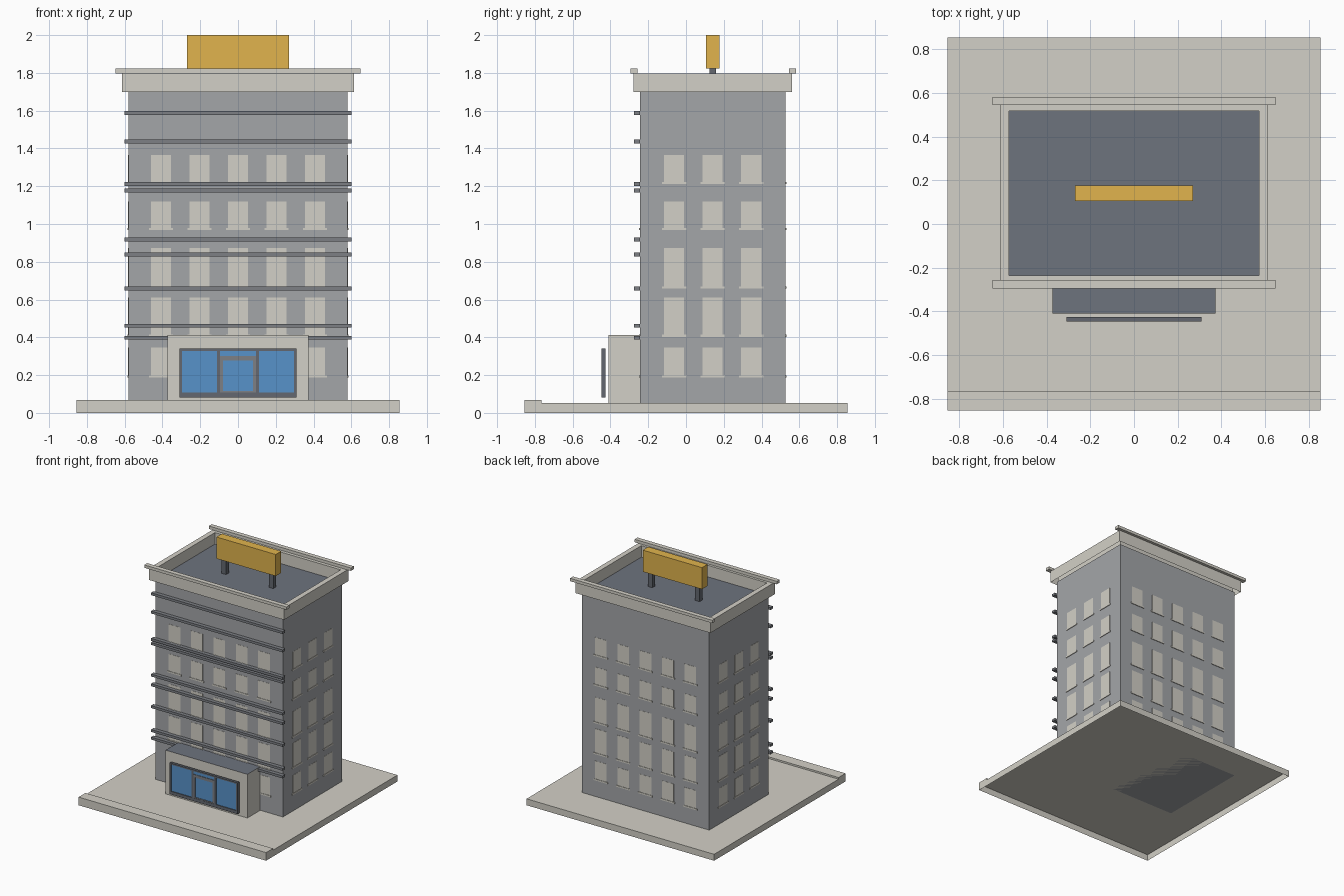
import bpy
import bmesh
from mathutils import Matrix, Vector

default = bpy.data.objects.get("Cube")
if default:
    bpy.data.objects.remove(default, do_unlink=True)


def material(name, r, g, b):
    m = bpy.data.materials.new(name)
    m.use_nodes = True
    m.diffuse_color = (r, g, b, 1)
    m.node_tree.nodes["Principled BSDF"].inputs["Base Color"].default_value = (r, g, b, 1)
    return m


stone = material("pale stone", 0.65, 0.63, 0.57)
wall = material("grey wall", 0.37, 0.38, 0.395)
slate = material("slate roof", 0.155, 0.172, 0.207)
trim = material("grey trim", 0.205, 0.215, 0.235)
dark = material("dark frame", 0.125, 0.137, 0.16)
amber = material("amber sign", 0.75, 0.455, 0.075)
glass = material("blue glass", 0.097, 0.29, 0.59)


def add_box(bm, x, y, z):
    """Add a box from three (low, high) ranges and return its faces."""
    size = [b - a for a, b in (x, y, z)]
    mid = Vector([(a + b) / 2 for a, b in (x, y, z)])
    made = bmesh.ops.create_cube(bm, size=1, matrix=Matrix.Translation(mid) @ Matrix.Diagonal((*size, 1)))
    return {f for v in made["verts"] for f in v.link_faces}


def finish(name, bm, *mats):
    mesh = bpy.data.meshes.new(name)
    bm.to_mesh(mesh)
    bm.free()
    for m in mats:
        mesh.materials.append(m)
    obj = bpy.data.objects.new(name, mesh)
    bpy.context.scene.collection.objects.link(obj)


def boxes(name, mat, *ranges):
    bm = bmesh.new()
    for r in ranges:
        add_box(bm, *r)
    finish(name, bm, mat)


def height(face):
    return face.calc_center_median().z


# Main dimensions
HALF, FRONT, BACK = 0.58, -0.243, 0.526
MID = (FRONT + BACK) / 2
GROUND, ROOF, PARAPET, COPING = 0.053, 1.70, 1.798, 1.822

# Pavement slab, hollow underneath
bm = bmesh.new()
slab = add_box(bm, (-0.855, 0.855), (-0.855, 0.855), (0, GROUND))
bmesh.ops.delete(bm, geom=[min(slab, key=height)], context="FACES_ONLY")
finish("pavement", bm, stone)

# Kerb and main block
boxes("kerb", stone, ((-0.855, 0.855), (-0.855, -0.765), (GROUND, 0.067)))
boxes("main_block", wall, ((-HALF, HALF), (FRONT, BACK), (GROUND, ROOF)))

# Parapet: open below, top inset to a flat rim, then sunk straight down to the roof
bm = bmesh.new()
ring = add_box(bm, (-0.615, 0.615), (-0.278, 0.56), (ROOF, PARAPET))
roof = max(ring, key=height)
bmesh.ops.delete(bm, geom=[min(ring, key=height)], context="FACES_ONLY")
bmesh.ops.inset_region(bm, faces=[roof], thickness=0.042, use_even_offset=True)
sunk = bmesh.ops.extrude_discrete_faces(bm, faces=[roof])["faces"][0]
rim = [v for v in bm.verts if v not in sunk.verts[:] and abs(v.co.x) < 0.6]
bmesh.ops.translate(bm, verts=sunk.verts[:], vec=(0, 0, ROOF + 0.003 - PARAPET))
sunk.material_index = 1
bmesh.ops.recalc_face_normals(bm, faces=bm.faces[:])
if sunk.normal.z < 0:
    bmesh.ops.reverse_faces(bm, faces=bm.faces[:])
finish("parapet_and_roof", bm, stone, slate)

# Overhanging copings on the front and back parapets
boxes("copings", stone, *[((-0.648, 0.648), (y - 0.019, y + 0.019), (PARAPET, COPING))
                          for y in (-0.276, 0.564)])

# Rooftop sign on two posts
boxes("sign_board", amber, ((-0.27, 0.27), (MID - 0.036, MID + 0.036), (COPING, 2.0)))
boxes("sign_posts", dark, *[((x - 0.02, x + 0.02), (MID - 0.018, MID + 0.018), (ROOF, COPING))
                            for x in (-0.215, 0.215)])

# Horizontal bands across the front
boxes("front_bands", trim, *[((-0.6, 0.6), (-0.275, FRONT), (z - 0.01, z + 0.01))
                             for z in (0.398, 0.461, 0.658, 0.838, 0.918, 1.178, 1.212, 1.437, 1.588)])

# Windows and sills: rows of (bottom, top), repeated on all four walls
ROWS = [(0.196, 0.347), (0.412, 0.612), (0.667, 0.872), (0.976, 1.12), (1.22, 1.365)]
SILLS = [(low - 0.009, low + 0.003) for low, high in ROWS]
STEP = 0.204


def wall_strip(name, centres, half_width, depth, heights, face):
    """Plates standing out from one wall; face is its axis, position and direction."""
    axis, start, sign = face
    out = tuple(sorted((start, start + sign * depth)))
    ranges = []
    for c in centres:
        along = (c - half_width, c + half_width)
        for h in heights:
            ranges.append((along, out, h) if axis == "y" else (out, along, h))
    boxes(name, stone, *ranges)


five = [i * STEP for i in range(-2, 3)]
three = [MID + i * STEP for i in range(-1, 2)]
for side, centres, face in (("front", five, ("y", FRONT, -1)), ("back", five, ("y", BACK, 1)),
                            ("left", three, ("x", HALF, 1)), ("right", three, ("x", -HALF, -1))):
    wall_strip(side + "_windows", centres, 0.053, 0.0015, ROWS, face)
    wall_strip(side + "_sills", centres, 0.064, 0.005, SILLS, face)

# Entrance block with a slate roof
bm = bmesh.new()
block = add_box(bm, (-0.373, 0.373), (-0.41, FRONT), (GROUND, 0.413))
max(block, key=height).material_index = 1
finish("entrance_block", bm, stone, slate)

# Shopfront: frame bars around glass panes
Y = (-0.447, -0.426)
LOW, HIGH = 0.082, 0.34
bars = [((-0.31, 0.31), Y, (HIGH - 0.012, HIGH)), ((-0.31, 0.31), Y, (LOW, LOW + 0.026))]
for s in (-1, 1):
    for a, b in ((0.296, 0.31), (0.095, 0.111)):
        bars.append((tuple(sorted((s * a, s * b))), Y, (LOW, HIGH)))
boxes("shopfront_frame", dark, *bars)
boxes("shopfront_glass", glass, ((-0.3, 0.3), (-0.441, -0.432), (LOW + 0.01, HIGH - 0.01)))

# Door frame in the middle bay
DOOR = (-0.445, -0.428)
boxes("door_frame", trim,
      ((-0.096, 0.096), DOOR, (0.278, 0.302)), ((-0.096, 0.096), DOOR, (LOW + 0.004, 0.116)),
      *[(tuple(sorted((s * 0.08, s * 0.096))), DOOR, (LOW + 0.004, 0.302)) for s in (-1, 1)])
